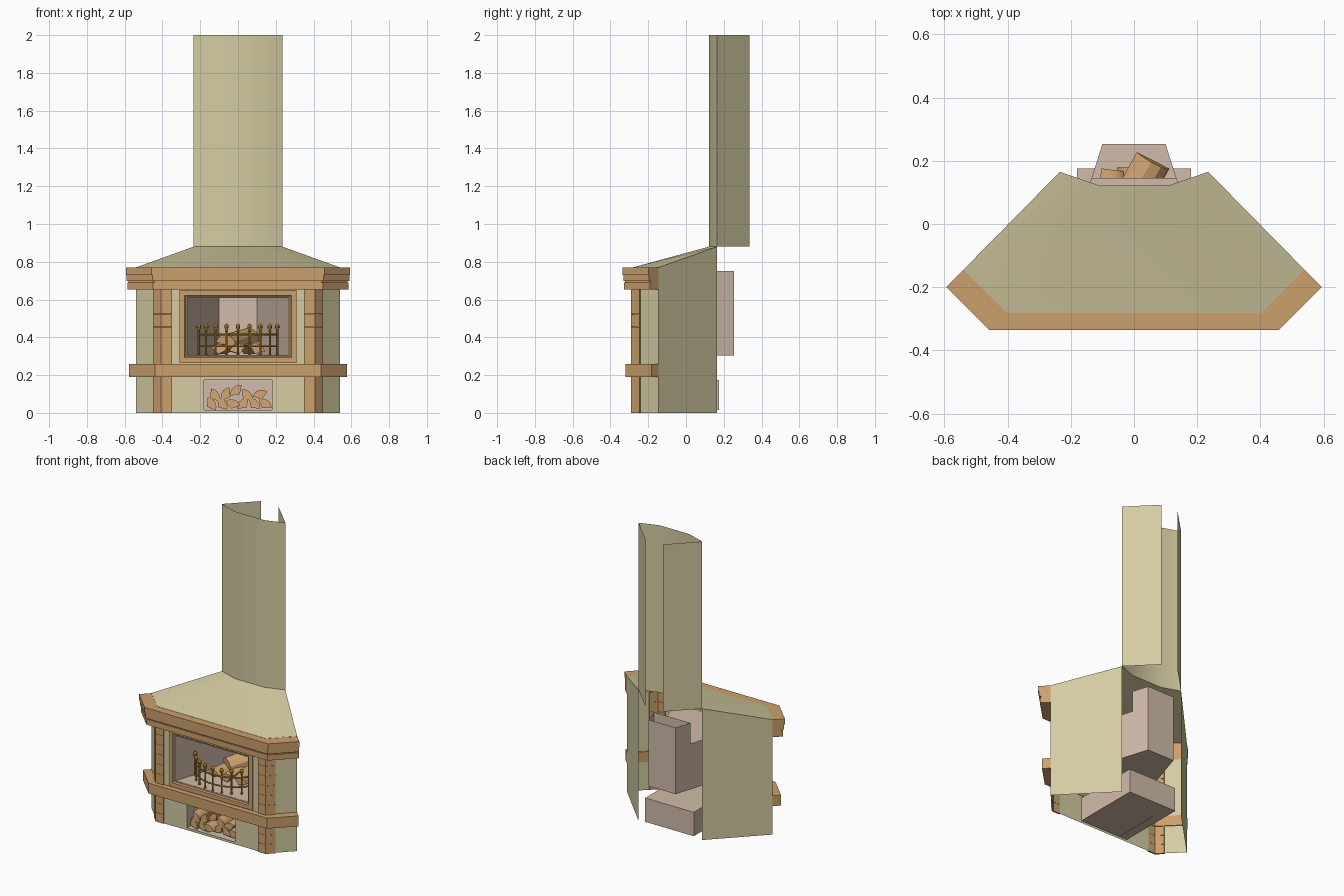
import bpy, bmesh, math, random
from mathutils import Vector, Matrix

if "Cube" in bpy.data.objects:
    bpy.data.objects.remove(bpy.data.objects["Cube"])
random.seed(4)

def material(name, rgb):
    m = bpy.data.materials.new(name)
    m.diffuse_color = (*rgb, 1)
    m.use_nodes = True
    m.node_tree.nodes["Principled BSDF"].inputs["Base Color"].default_value = m.diffuse_color
    return m

PLASTER = material("cream_plaster", (0.66, 0.60, 0.36))
WOOD = material("warm_wood", (0.60, 0.35, 0.15))
LINING = material("pale_brick_lining", (0.64, 0.50, 0.40))
LOG = material("log_wood", (0.66, 0.39, 0.17))
BRASS = material("brass", (0.50, 0.26, 0.02))

def finish(bm, name, mat, smooth=False, weld=True):
    if weld:
        bmesh.ops.remove_doubles(bm, verts=bm.verts, dist=1e-5)
    bmesh.ops.recalc_face_normals(bm, faces=bm.faces)
    me = bpy.data.meshes.new(name)
    bm.to_mesh(me)
    bm.free()
    me.materials.append(mat)
    ob = bpy.data.objects.new(name, me)
    bpy.context.collection.objects.link(ob)
    if smooth:
        bpy.ops.object.select_all(action='DESELECT')
        bpy.context.view_layer.objects.active = ob
        ob.select_set(True)
        bpy.ops.object.shade_smooth_by_angle(angle=math.radians(25))
    return ob

def quad(bm, *pts):
    bm.faces.new([bm.verts.new(p) for p in pts])

def strip(bm, lower, upper):
    """Wall of quads between two matching 3D polylines."""
    for i in range(len(lower) - 1):
        quad(bm, lower[i], lower[i + 1], upper[i + 1], upper[i])

def at(plan, z):
    return [(x, y, z) for x, y in plan]

def band(bm, inner, outer, z0, z1):
    """Closed solid between two open plan polylines."""
    strip(bm, at(inner, z0), at(inner, z1))
    strip(bm, at(outer, z0), at(outer, z1))
    for z in (z0, z1):
        strip(bm, at(inner, z), at(outer, z))
    for k in (0, -1):
        quad(bm, (*inner[k], z0), (*outer[k], z0), (*outer[k], z1), (*inner[k], z1))

def outline(t):
    """Front plan of the body, pushed outward by t."""
    half = [(0.403 + t, -0.282 - t), (0.54 + t, -0.145 - t)]
    return [(-x, y) for x, y in reversed(half)] + half

FY = -0.282
FLUE = [(-0.235, 0.165), (-0.11, 0.122), (0.11, 0.122), (0.235, 0.165)]

# Plaster body: side walls, angled cheeks, front sheet around both openings
bm = bmesh.new()
for s in (-1, 1):
    a, b = (s * 0.54, -0.145), (s * 0.235, 0.165)
    quad(bm, (*a, 0), (*b, 0), (*b, 0.88), (*a, 0.77))
    for z0, z1 in ((0, 0.19), (0.26, 0.655)):
        strip(bm, at([(s * 0.442, -0.243), a], z0), at([(s * 0.442, -0.243), a], z1))
def front(x0, x1, z0, z1):
    quad(bm, (x0, FY, z0), (x1, FY, z0), (x1, FY, z1), (x0, FY, z1))
for s in (-1, 1):
    front(s * 0.18, s * 0.355, 0, 0.19)
    front(s * 0.27, s * 0.355, 0.26, 0.655)
front(-0.18, 0.18, 0, 0.015)
front(-0.18, 0.18, 0.175, 0.19)
front(-0.27, 0.27, 0.26, 0.305)
front(-0.27, 0.27, 0.61, 0.655)
finish(bm, "plaster_body", PLASTER)

# Sloping hood
bm = bmesh.new()
strip(bm, at(outline(0), 0.77), at(FLUE, 0.88))
finish(bm, "hood", PLASTER, True)

# Chimney shell, open at the back corner
bm = bmesh.new()
shell = [(-0.065, 0.335)] + FLUE + [(0.065, 0.335)]
strip(bm, at(shell, 0.88), at(shell, 2.0))
finish(bm, "chimney", PLASTER, True)

# Stepped cornice and mantel shelf
bm = bmesh.new()
for t, z0, z1 in ((0.046, 0.652, 0.689), (0.04, 0.689, 0.697), (0.05, 0.697, 0.731), (0.054, 0.731, 0.769)):
    band(bm, outline(0), outline(t), z0, z1)
finish(bm, "cornice", WOOD, weld=False)
bm = bmesh.new()
band(bm, outline(-0.004), outline(0.037), 0.19, 0.26)
finish(bm, "lower_shelf", WOOD)

# Corner pilasters stacked from blocks
for s, side in ((-1, "left"), (1, "right")):
    bm = bmesh.new()
    inner = [(s * 0.35, -0.280), (s * 0.402, -0.280), (s * 0.441, -0.241)]
    outer = [(s * 0.35, -0.290), (s * 0.408, -0.290), (s * 0.450, -0.246)]
    for z0, z1, n in ((0, 0.19, 3), (0.26, 0.654, 6)):
        h = (z1 - z0) / n
        for i in range(n):
            band(bm, inner, outer, z0 + i * h, z0 + (i + 1) * h - 0.001)
    finish(bm, side + "_pilaster", WOOD, weld=False)

# Mitred frame around the fire opening: nested rings from outside to inside
bm = bmesh.new()
def ring(inset, y):
    x, z0, z1 = 0.31 - inset, 0.265 + inset, 0.65 - inset
    return [(-x, y, z0), (x, y, z0), (x, y, z1), (-x, y, z1), (-x, y, z0)]
rings = [ring(0, FY), ring(0, -0.290), ring(0.028, -0.290), ring(0.032, -0.284), ring(0.041, -0.276)]
for r0, r1 in zip(rings, rings[1:]):
    strip(bm, r0, r1)
finish(bm, "fire_frame", WOOD)

# Tapered firebox with an open smoke throat at the back
bm = bmesh.new()
def fx(y):
    return 0.27 - (y - FY) * 0.17 / (0.253 - FY)
Z0, Z1, ZT, YT, YB = 0.305, 0.61, 0.75, 0.145, 0.253
def across(y0, z0, y1, z1):
    quad(bm, (-fx(y0), y0, z0), (fx(y0), y0, z0), (fx(y1), y1, z1), (-fx(y1), y1, z1))
across(FY, Z0, YB, Z0)
across(YB, Z0, YB, ZT)
across(FY, Z1, YT, Z1)
across(YT, Z1, YT, ZT)
side = [(FY, Z0), (YB, Z0), (YB, ZT), (YT, ZT), (YT, Z1), (FY, Z1)]
for s in (-1, 1):
    quad(bm, *[(s * fx(y), y, z) for y, z in side])
finish(bm, "firebox", LINING)

# Log store: box open to the front
bm = bmesh.new()
bmesh.ops.create_cube(bm, size=1)
for v in bm.verts:
    v.co = (v.co.x * 0.36, -0.0535 + v.co.y * 0.457, 0.095 + v.co.z * 0.16)
bm.faces.ensure_lookup_table()
bmesh.ops.delete(bm, geom=[f for f in bm.faces if f.calc_center_median().y < -0.27], context='FACES')
finish(bm, "log_store", LINING)

# Split logs: wedge prisms with a rounded bark side
def split_log(name, start, end, r, roll, spread=1.9):
    start, end = Vector(start), Vector(end)
    q = (end - start).to_track_quat('Y', 'Z').to_matrix()
    arc = [roll - spread / 2 + spread * i / 5 for i in range(6)]
    mid = Vector((math.cos(roll), 0, math.sin(roll))) * r * 0.5
    sec = [-mid] + [Vector((math.cos(a), 0, math.sin(a))) * r - mid for a in arc]
    bm = bmesh.new()
    r0 = [start + q @ p for p in sec]
    r1 = [end + q @ p for p in sec]
    strip(bm, r0 + r0[:1], r1 + r1[:1])
    bm.faces.new([bm.verts.new(p) for p in r0])
    bm.faces.new([bm.verts.new(p) for p in reversed(r1)])
    finish(bm, name, LOG, True)

rows = [(-0.143 + 0.057 * i, 0.046) for i in range(6)] + \
       [(-0.125, 0.092), (-0.062, 0.098), (-0.008, 0.116), (0.045, 0.092), (0.118, 0.096)]
for i, (x, z) in enumerate(rows):
    y = -0.265 + random.uniform(-0.01, 0.02)
    split_log("stored_log_%d" % (i + 1), (x, y, z), (x, y + 0.30, z), 0.05, random.uniform(0.3, 2.8))

# Logs on the fire
split_log("fire_log_1", (-0.10, -0.12, 0.338), (-0.06, 0.17, 0.338), 0.055, 1.4)
split_log("fire_log_2", (0.00, -0.13, 0.338), (-0.01, 0.18, 0.338), 0.055, 1.9)
split_log("fire_log_3", (0.10, -0.12, 0.338), (0.04, 0.17, 0.338), 0.055, 1.2)
split_log("fire_log_4", (-0.06, -0.03, 0.385), (0.065, 0.195, 0.42), 0.06, 1.3, 3.0)

# Brass fire guard on an arc: bars with finials, plus two rails
R = 0.247
def guard(a, z):
    return Vector((R * math.sin(a), -0.268 + R * (1 - math.cos(a)), z))
bm = bmesh.new()
for i in range(9):
    a = (i - 4) * 0.25
    bmesh.ops.create_cone(bm, cap_ends=True, segments=8, radius1=0.0055, radius2=0.0055, depth=0.145,
                          matrix=Matrix.Translation(guard(a, 0.3775)))
    bmesh.ops.create_uvsphere(bm, u_segments=10, v_segments=6, radius=0.0125,
                              matrix=Matrix.Translation(guard(a, 0.456)) @ Matrix.Diagonal((1, 1, 1.35, 1)))
    for z, r in ((0.432, 0.009), (0.308, 0.009)):
        bmesh.ops.create_uvsphere(bm, u_segments=8, v_segments=4, radius=r,
                                  matrix=Matrix.Translation(guard(a, z)) @ Matrix.Diagonal((1, 1, 0.5, 1)))
finish(bm, "fire_guard_bars", BRASS, True, weld=False)
bm = bmesh.new()
N = 24
for z in (0.352, 0.415):
    loops = []
    for i in range(N + 1):
        a = -1 + 2 * i / N
        out = Vector((math.sin(a), -math.cos(a), 0))
        loops.append([guard(a, z) + 0.005 * (out * math.cos(t) + Vector((0, 0, math.sin(t))))
                      for t in [k * math.pi / 3 for k in range(7)]])
    for l0, l1 in zip(loops, loops[1:]):
        strip(bm, l0, l1)
finish(bm, "fire_guard_rails", BRASS, True)
